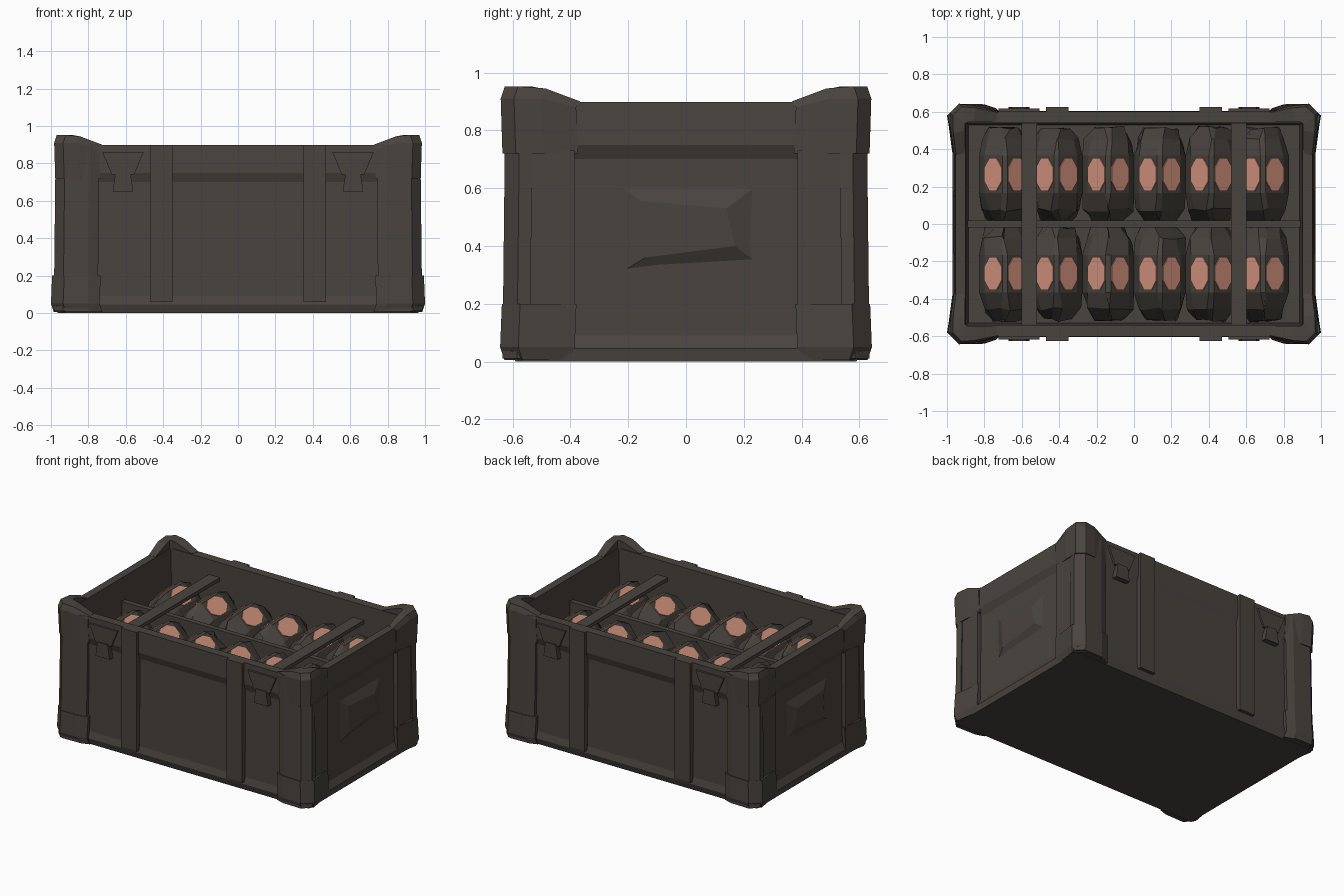
import bpy, bmesh, math, random
from mathutils import Vector

if "Cube" in bpy.data.objects:
    bpy.data.objects.remove(bpy.data.objects["Cube"])

random.seed(4)


def material(name, rgb):
    m = bpy.data.materials.new(name)
    m.diffuse_color = (*rgb, 1)
    m.use_nodes = True
    m.node_tree.nodes["Principled BSDF"].inputs["Base Color"].default_value = m.diffuse_color
    return m


DARK = material("dark olive brown", (0.066, 0.057, 0.048))
SALMON = material("salmon", (0.70, 0.31, 0.22))


def make(name, verts, faces, mat=DARK):
    bm = bmesh.new()
    vs = [bm.verts.new(v) for v in verts]
    for f in faces:
        bm.faces.new([vs[i] for i in f])
    bmesh.ops.recalc_face_normals(bm, faces=bm.faces)
    me = bpy.data.meshes.new(name)
    bm.to_mesh(me)
    bm.free()
    me.materials.append(mat)
    ob = bpy.data.objects.new(name, me)
    bpy.context.collection.objects.link(ob)
    return ob


def loft(name, rings, mat=DARK):
    # join equal-length closed rings and cap both ends
    n = len(rings[0])
    faces = [[k * n + i, k * n + (i + 1) % n, (k + 1) * n + (i + 1) % n, (k + 1) * n + i]
             for k in range(len(rings) - 1) for i in range(n)]
    last = (len(rings) - 1) * n
    faces += [list(range(n)), list(range(last, last + n))]
    return make(name, [p for r in rings for p in r], faces, mat)


def rect(x, y, z):
    return [(-x, -y, z), (x, -y, z), (x, y, z), (-x, y, z)]


def box(name, x0, x1, y0, y1, z0, z1):
    return loft(name, [[(x0, y0, z), (x1, y0, z), (x1, y1, z), (x0, y1, z)] for z in (z0, z1)])


# open tub: outside with recessed walls, flared rim, inside, floor
loft("crate_body", [rect(0.965, 0.59, 0.0), rect(0.97, 0.605, 0.045), rect(0.945, 0.592, 0.09),
                    rect(0.938, 0.588, 0.7), rect(0.96, 0.605, 0.75), rect(0.955, 0.602, 0.898),
                    rect(0.9, 0.54, 0.898), rect(0.885, 0.53, 0.5)])


def corner(name, sx, sy, outer, inner, levels):
    # L-shaped corner wrap; levels give z per point, bottom to top, with an inward shift
    n = len(outer)
    m = 2 * n
    verts, faces = [], []
    for zs, d in levels:
        for pts, k in ((outer, 1), (inner, 0)):
            for (x, y), z in zip(pts, zs):
                verts.append((sx * (x - d * k), sy * (y - d * k), z))
    for b in (0, m * (len(levels) - 1)):
        faces += [[b + i, b + i + 1, b + n + i + 1, b + n + i] for i in range(n - 1)]
    loop = list(range(n)) + list(range(m - 1, n - 1, -1))
    for a in range(0, m * (len(levels) - 1), m):
        for i in range(m):
            p, q = loop[i], loop[(i + 1) % m]
            faces.append([a + p, a + q, a + m + q, a + m + p])
    return make(name, verts, faces)


for sx in (-1, 1):
    for sy in (-1, 1):
        # upright corner post
        corner("corner_post", sx, sy,
               [(0.75, 0.615), (0.8, 0.632), (0.935, 0.635), (0.985, 0.585), (0.98, 0.54)],
               [(0.75, 0.57), (0.8, 0.57), (0.91, 0.57), (0.92, 0.56), (0.92, 0.54)],
               [([0.01] * 5, 0.0), ([0.9] * 5, 0.01)])
        # foot cap
        corner("foot_cap", sx, sy,
               [(0.74, 0.62), (0.8, 0.64), (0.935, 0.643), (1.0, 0.58), (0.99, 0.52), (0.972, 0.385)],
               [(0.74, 0.57), (0.8, 0.57), (0.91, 0.57), (0.92, 0.56), (0.92, 0.5), (0.92, 0.385)],
               [([0.005] * 6, 0.015), ([0.05] * 6, 0.0), ([0.2] * 6, 0.006)])
        # raised top cap sloping down to the rim
        corner("top_cap", sx, sy,
               [(0.74, 0.61), (0.86, 0.635), (0.935, 0.641), (0.983, 0.595), (0.98, 0.5), (0.965, 0.38)],
               [(0.74, 0.545), (0.86, 0.545), (0.89, 0.545), (0.905, 0.535), (0.905, 0.5), (0.905, 0.38)],
               [([0.72] * 6, 0.006), ([0.88, 0.91, 0.91, 0.91, 0.91, 0.88], 0.0),
                ([0.9, 0.945, 0.952, 0.952, 0.945, 0.9], 0.014)])
        # vertical bands on the long sides
        a, b = sorted((sy * 0.57, sy * 0.625))
        c, d = sorted((sx * 0.35, sx * 0.47))
        box("side_band", c, d, a, b, 0.06, 0.898)
        # latch: hinge plate, drop tongue and catch
        o = sx * 0.615

        def slab(name, prof, y0, y1):
            loft(name, [[(o + x, sy * y, z) for x, z in prof] for y in (y0, y1)])
        slab("latch_plate", [(-0.06, 0.74), (0.06, 0.74), (0.11, 0.86), (-0.11, 0.86)], 0.58, 0.617)
        slab("latch_catch", [(-0.055, 0.65), (0.055, 0.65), (0.04, 0.75), (-0.04, 0.75)], 0.57, 0.625)

# end frames with handle blocks
for sx in (-1, 1):
    for s in (-1, 1):
        a, b = sorted((s * 0.385, s * 0.56))
        c, d = sorted((sx * 0.92, sx * 0.968))
        box("end_side_frame", c, d, a, b, 0.04, 0.73)
    loft("handle_grip", [[(sx * x, y, z) for y, z in pts] for x, pts in (
        (0.93, [(-0.24, 0.3), (0.26, 0.33), (0.26, 0.62), (-0.24, 0.62)]),
        (0.965, [(-0.14, 0.36), (0.17, 0.40), (0.14, 0.53), (-0.155, 0.555)]))])

# divider and hold-down straps
box("divider", -0.89, 0.89, -0.018, 0.018, 0.5, 0.74)
for sx in (-1, 1):
    box("inner_strap", sx * 0.56 - 0.042, sx * 0.56 + 0.042, -0.538, 0.538, 0.77, 0.795)

# faceted pods with a salmon window on each flank
SECTION = [(0.014, 0.785), (0.11, 0.695), (0.138, 0.62), (0.125, 0.48)]
SECTION += [(-x, z) for x, z in reversed(SECTION)]
T = Vector((0.096, 0, -0.09)).normalized()
for row in (-1, 1):
    for i in range(6):
        cx, cy = -0.69 + i * 0.276, row * 0.265
        rings = []
        for y, s, drop in ((-0.25, 0.62, 0.13), (-0.19, 0.88, 0.04), (-0.1, 1, 0), (0.1, 1, 0),
                           (0.19, 0.88, 0.04), (0.25, 0.62, 0.13)):
            j = 0.02 if abs(y) > 0.15 else 0
            rings.append([(cx + x * s + random.uniform(-j, j),
                           cy + y + random.uniform(-j, j) * 0.5,
                           z - drop + random.uniform(-j, j)) for x, z in SECTION])
        loft("pod_shell", rings)
        for s in (-1, 1):
            t, nrm = Vector((s * T.x, 0, T.z)), Vector((-s * T.z, 0, T.x))
            c = Vector((cx + s * 0.061, cy, 0.741))
            plate = [[tuple(c + nrm * off + t * (0.068 * math.cos(a)) + Vector((0, 0.095 * math.sin(a), 0)))
                      for a in [math.pi / 8 + k * math.pi / 4 for k in range(8)]]
                     for off in (-0.002, 0.006)]
            loft("pod_window", plate, SALMON)
